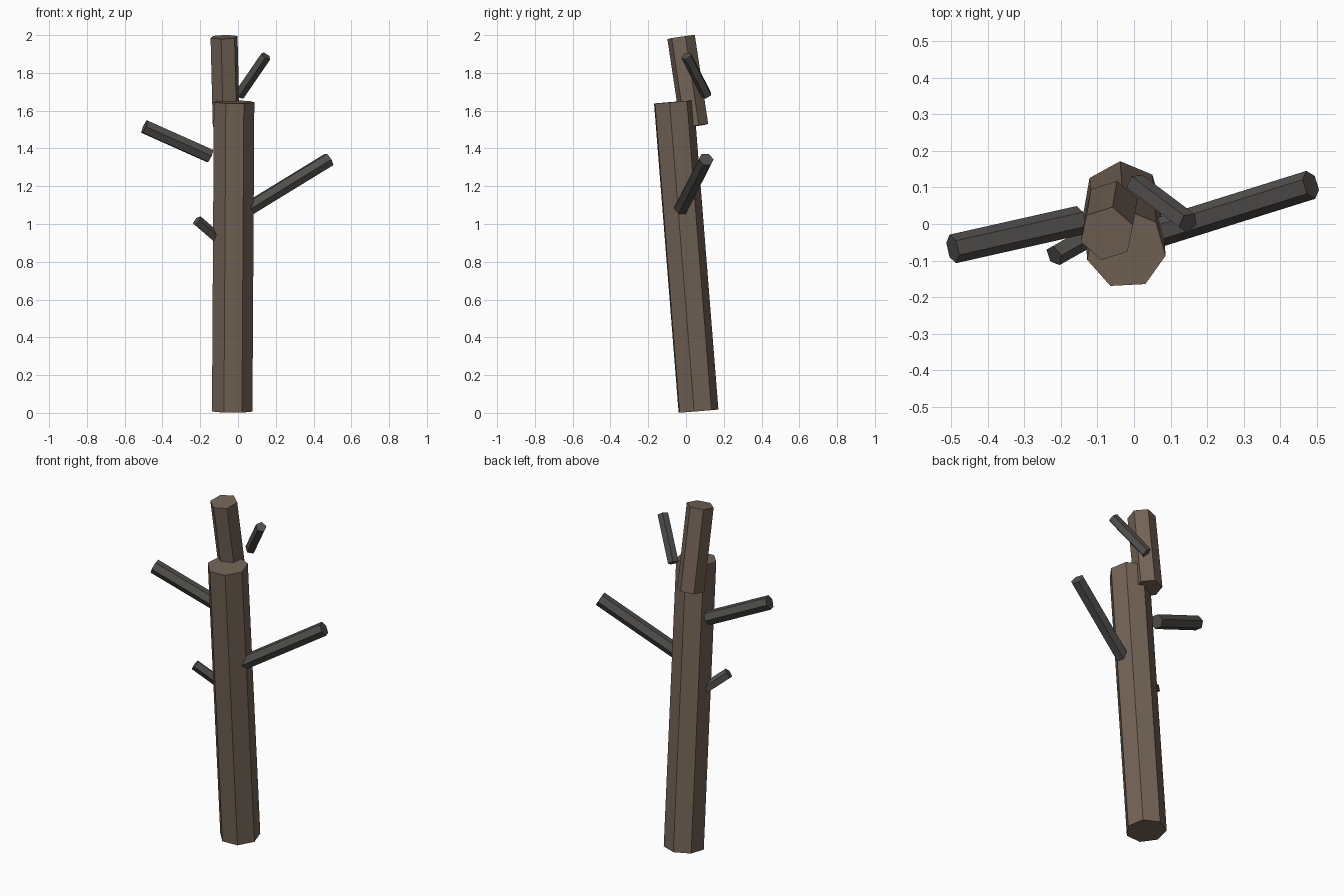
import bpy, bmesh, math
from mathutils import Vector, Matrix

cube = bpy.data.objects.get("Cube")
if cube:
    bpy.data.objects.remove(cube, do_unlink=True)


def make_material(name, rgb):
    mat = bpy.data.materials.new(name)
    mat.use_nodes = True
    mat.diffuse_color = (*rgb, 1)
    bsdf = mat.node_tree.nodes["Principled BSDF"]
    bsdf.inputs["Base Color"].default_value = (*rgb, 1)
    bsdf.inputs["Roughness"].default_value = 0.9
    return mat


bark = make_material("bark_brown", (0.17, 0.125, 0.092))
dead_wood = make_material("dark_grey_wood", (0.083, 0.079, 0.073))


def log(name, start, end, radius, sides, phase, mat, level=False):
    """Flat-sided prism from start to end; level keeps its first axis horizontal."""
    a, b = Vector(start), Vector(end)
    axis = (b - a).normalized()
    up = Vector((0, 0, 1))
    if level:
        u = up.cross(axis).normalized()
        rot = Matrix((u, axis.cross(u), axis)).transposed()
    else:
        rot = up.rotation_difference(axis).to_matrix()
    bm = bmesh.new()
    bmesh.ops.create_cone(bm, cap_ends=True, segments=sides, radius1=radius,
                          radius2=radius, depth=(b - a).length)
    # Turn the first vertex to the wanted angle, counted from the first axis
    first = max(bm.verts, key=lambda v: v.co.x)
    turn = math.radians(phase) - math.atan2(first.co.y, first.co.x)
    spin = Matrix.Rotation(turn, 4, "Z")
    bm.transform(Matrix.Translation((a + b) / 2) @ rot.to_4x4() @ spin)
    mesh = bpy.data.meshes.new(name)
    bm.to_mesh(mesh)
    bm.free()
    mesh.materials.append(mat)
    obj = bpy.data.objects.new(name, mesh)
    bpy.context.collection.objects.link(obj)


# Leaning trunk and the offset broken top
log("trunk", (-0.032, 0.062, 0.009), (-0.022, -0.068, 1.646), 0.11, 7, 93, bark)
log("upper_trunk", (-0.062, 0.045, 1.518), (-0.074, -0.026, 1.99), 0.075, 6, 18, bark)

# Bare branches
log("left_branch", (0.055, -0.027, 1.08), (0.483, 0.107, 1.342), 0.04, 6, 0, dead_wood, True)
log("right_branch", (-0.148, 0.01, 1.36), (-0.495, -0.068, 1.515), 0.04, 6, 0, dead_wood, True)

# Short twigs
log("lower_twig", (-0.11, -0.025, 0.925), (-0.218, -0.086, 1.018), 0.03, 5, 0, dead_wood, True)
log("upper_twig", (0.005, 0.11, 1.682), (0.148, 0.003, 1.89), 0.03, 5, 0, dead_wood, True)
